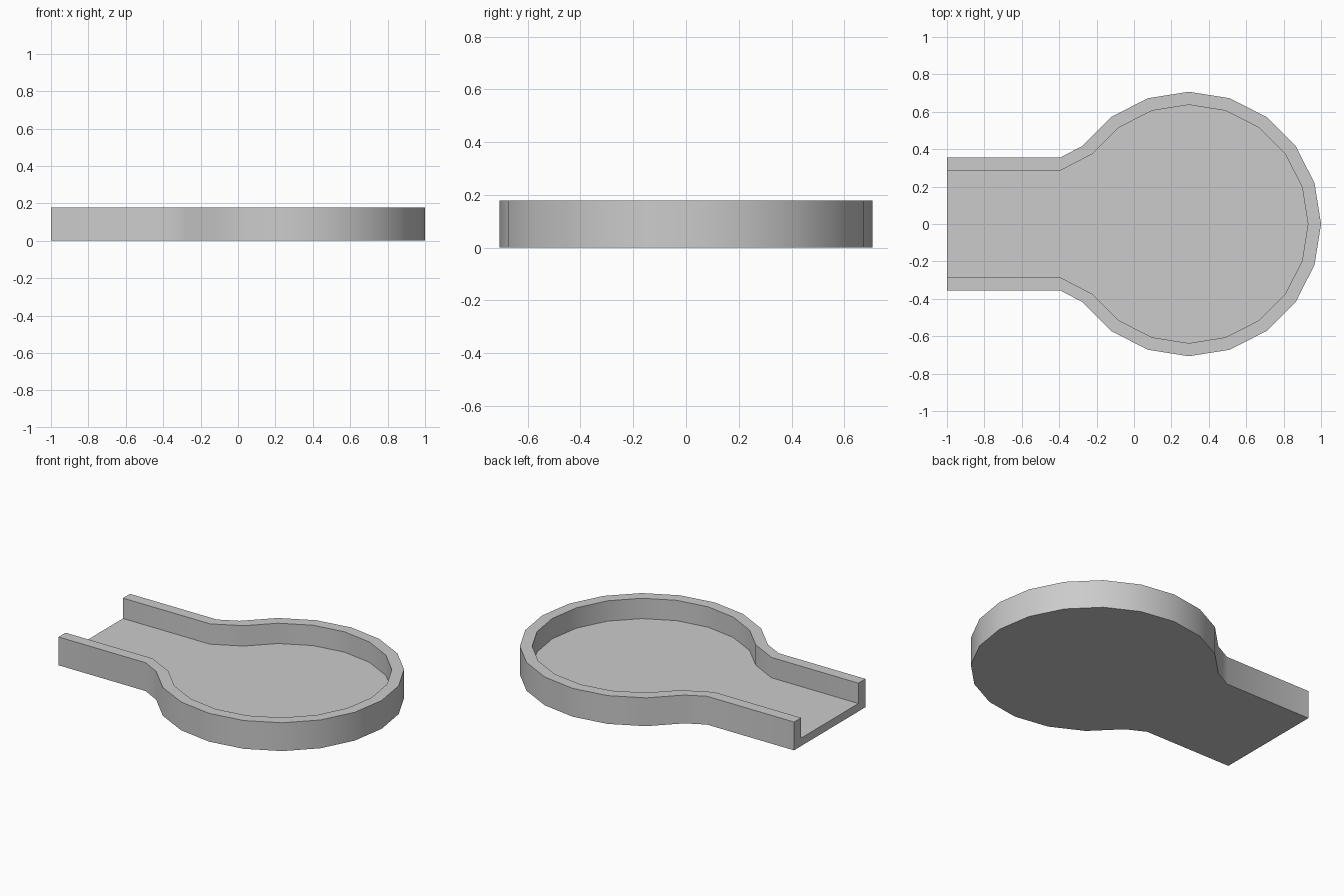
import bpy, bmesh, math

if "Cube" in bpy.data.objects:
    bpy.data.objects.remove(bpy.data.objects["Cube"])

HEIGHT, FLOOR, WALL = 0.178, 0.05, 0.07
RADIUS, CX = 0.707, 0.293      # round pan
HALF_W, NECK_X = 0.355, -0.395  # straight channel


def outline(inset):
    """Open outline from the upper channel mouth, round the pan, to the lower mouth."""
    r, w = RADIUS - inset, HALF_W - inset
    pan = [(CX + r * math.cos(math.radians(a)), r * math.sin(math.radians(a)))
           for a in range(144, -145, -18)]
    return [(-1, w), (NECK_X, w)] + pan + [(NECK_X, -w), (-1, -w)]


bm = bmesh.new()


def rail(points, z):
    return [bm.verts.new((x, y, z)) for x, y in points]


outer, inner = outline(0), outline(WALL)
rails = [rail(outer, 0), rail(outer, HEIGHT), rail(inner, HEIGHT), rail(inner, FLOOR)]

# Outer wall, rim and inner wall
for a, b in zip(rails, rails[1:]):
    for i in range(len(a) - 1):
        bm.faces.new((a[i], a[i + 1], b[i + 1], b[i]))

# Underside, tray floor and U-shaped open mouth
bm.faces.new(rails[0])
bm.faces.new(rails[3])
bm.faces.new([r[0] for r in rails] + [r[-1] for r in reversed(rails)])
bmesh.ops.recalc_face_normals(bm, faces=bm.faces)

mesh = bpy.data.meshes.new("spouted_tray")
bm.to_mesh(mesh)
bm.free()
tray = bpy.data.objects.new("spouted_tray", mesh)
bpy.context.collection.objects.link(tray)

# Smooth round walls, sharp rims
bpy.context.view_layer.objects.active = tray
tray.select_set(True)
bpy.ops.object.shade_smooth_by_angle(angle=math.radians(35))
